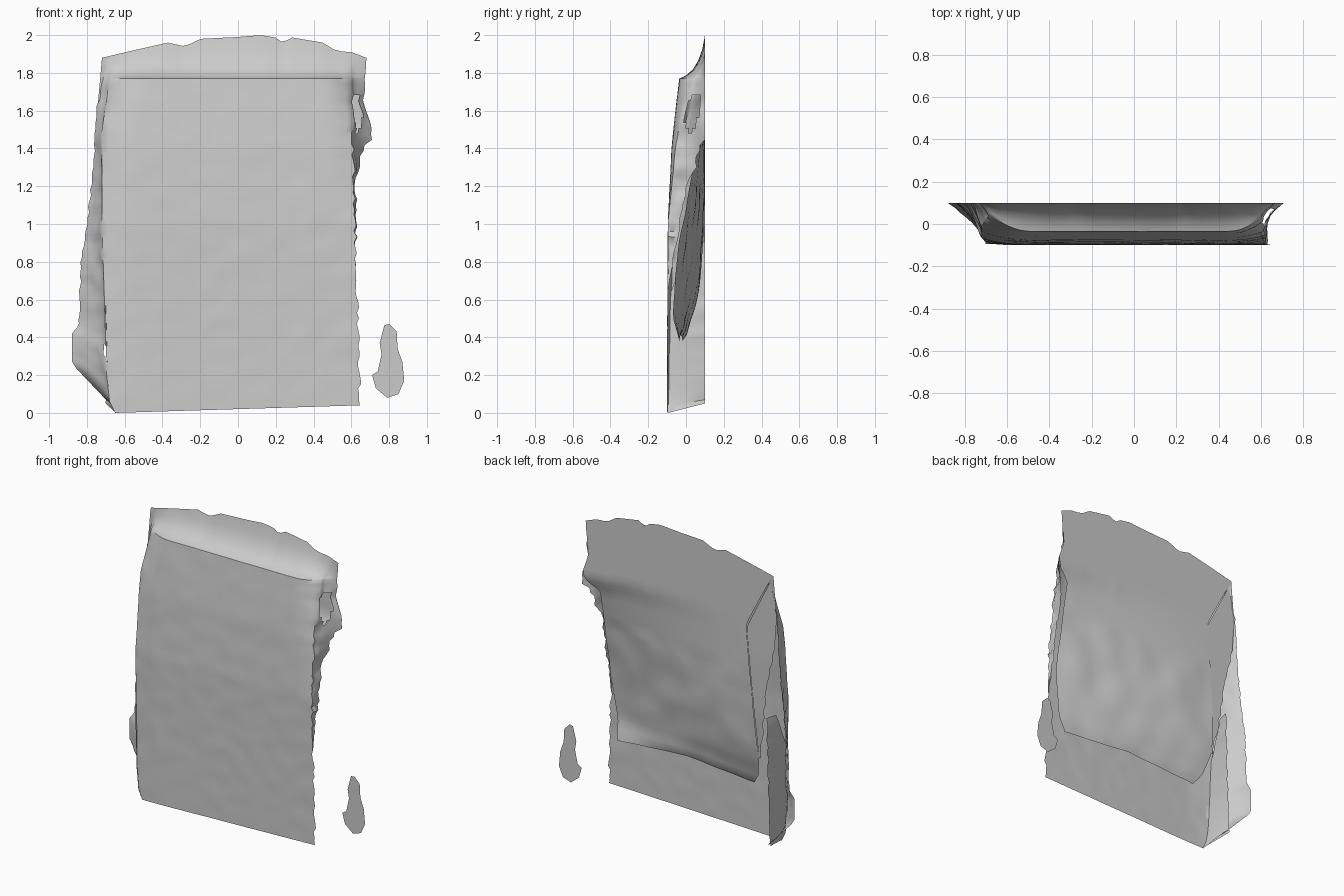
import bpy, bmesh, math, random
from mathutils import Vector, noise

if "Cube" in bpy.data.objects:
    bpy.data.objects.remove(bpy.data.objects["Cube"])

random.seed(4)


def curve(pts, t):
    """Piecewise linear lookup in a list of (key, value) pairs."""
    if t <= pts[0][0]:
        return pts[0][1]
    for (a, va), (b, vb) in zip(pts, pts[1:]):
        if t <= b:
            return va + (vb - va) * (t - a) / (b - a)
    return pts[-1][1]


def jit(a):
    return random.uniform(-a, a)


def add_object(name, bm):
    bmesh.ops.remove_doubles(bm, verts=bm.verts, dist=0.0005)
    me = bpy.data.meshes.new(name)
    bm.to_mesh(me)
    bm.free()
    ob = bpy.data.objects.new(name, me)
    bpy.context.collection.objects.link(ob)
    bpy.context.view_layer.objects.active = ob
    ob.select_set(True)
    bpy.ops.object.shade_smooth_by_angle(angle=0.9)
    ob.select_set(False)
    return ob


def grid_object(name, rows, hole=None):
    """Skin a list of equal-length point rows; hole(centre) drops faces."""
    bm = bmesh.new()
    vs = [[bm.verts.new(p) for p in row] for row in rows]
    for r0, r1 in zip(vs, vs[1:]):
        for a, b, c, d in zip(r0, r0[1:], r1[1:], r1):
            mid = (a.co + b.co + c.co + d.co) / 4
            if not (hole and hole(mid)):
                bm.faces.new((a, b, c, d))
    return add_object(name, bm)


# Ragged top edge shared by front and back
TOP = [(-.72, 1.88), (-.55, 1.92), (-.37, 1.96), (-.28, 1.94), (-.2, 1.98),
       (0, 1.99), (.12, 2.0), (.21, 1.985), (.235, 1.945), (.27, 1.99),
       (.45, 1.96), (.52, 1.915), (.6, 1.91), (.68, 1.88)]

# Front shell profiles, all against height
FRONT_Y = [(0, -.1), (1.0, -.095), (1.4, -.075), (1.6, -.055), (1.77, -.035)]
FRONT_L = [(0, -.65), (.06, -.68), (.2, -.695), (1.0, -.72), (1.5, -.72), (1.77, -.68)]
FRONT_R = [(0, .645), (.6, .63), (1.2, .615), (1.5, .605), (1.77, .6)]
RISE_L = [(0, .006), (.5, .015), (1.0, .03), (1.5, .055), (1.77, .085)]
RISE_R = [(1.0, 0), (1.4, .02), (1.6, .04), (1.77, .07)]
OUT_LX = [(0, -.68), (.1, -.88), (.3, -.88), (.4, -.845), (.8, -.83), (1.0, -.8),
          (1.3, -.765), (1.6, -.75), (1.77, -.72)]
OUT_LZ = [(0, .05), (.1, .26), (.3, .42), (.4, .46), (.8, .8), (1.77, 1.77)]
OUT_RX = [(.6, .63), (1.2, .65), (1.45, .7), (1.52, .71), (1.65, .665), (1.77, .67)]
WALL_R = [(.6, 0), (.8, .15), (1.2, .5), (1.35, .75), (1.47, 1)]


def wall(f, o, t):
    """Side wall: turns off the front quickly and flares at the rim."""
    bend = t ** 2 * .6 + t * .4
    return Vector((f.x + (o.x - f.x) * bend, f.y + (o.y - f.y) * t,
                   f.z + (o.z - f.z) * t))


def shell_row(z):
    y = curve(FRONT_Y, z)
    fl = Vector((curve(FRONT_L, z), y, z))
    fr = Vector((curve(FRONT_R, z), y, z + .04 * (1 - z / 1.77)))
    ol = Vector((curve(OUT_LX, z), .1, curve(OUT_LZ, z)))
    orr = Vector((curve(OUT_RX, z), .1, z))
    k = curve(WALL_R, z)
    if 0 < z < 1.7:
        fr.x += jit(.008)
        ol.x += jit(.005) if z > .4 else 0
        k *= 1 + (jit(.12) if k < 1 else 0)
    front = []
    for i in range(41):
        p = fl.lerp(fr, i / 40)
        # soft rounding toward both sides
        left = max(0, 1 - (p.x - fl.x) / .19)
        right = max(0, 1 - (fr.x - p.x) / .15)
        p.y += curve(RISE_L, z) * left ** 2 + curve(RISE_R, z) * right ** 2
        p.y += .003 * noise.noise(p * 9)
        front.append(p)
    row = [wall(front[0], ol, 1 - i / 8) for i in range(8)] + front
    row += [wall(front[-1], orr, k * i / 8) for i in range(1, 9)]
    for i, p in enumerate(row):
        if (0 < i < 8 or i > 49) and .1 < z < 1.75:
            p.x += .012 * noise.noise(p * 12)
        p.y = max(-.1, min(.1, p.y))
    return row


N = 60
rows = [shell_row(1.77 * j / N) for j in range(N + 1)]

# Sloping shoulder up to the ragged top edge
SLOPE = [(.1, .12, .03), (.2, .3, .09), (.4, .54, .22), (.6, .74, .42),
         (.8, .9, .68), (1, 1, 1)]
base = rows[-1]
x0, x1 = base[0].x, base[-1].x
for t, fy, fz in SLOPE:
    row = []
    for p in base:
        xt = -.72 + 1.4 * (p.x - x0) / (x1 - x0)
        zt = curve(TOP, xt)
        row.append(Vector((p.x + (xt - p.x) * t, p.y + (.1 - p.y) * fy,
                           p.z + (zt - p.z) * fz)))
    rows.append(row)


def torn(c):
    """Slanted hole in the right wall, thin slit down the left corner."""
    right = c.x > .6 and math.hypot((c.y - .035 - (c.z - 1.59) * .2) / .035,
                                    (c.z - 1.59) / .1) < 1
    left = c.x < -.69 and .29 < c.z < .44 and -.097 < c.y < -.074
    return right or left


grid_object("front_shell", rows, torn)

# Inner flap of the left side, standing square behind the front's lower corner
rows = []
for j in range(23):
    z = .9 * j / 22
    f = Vector((curve(FRONT_L, z) + .005, -.095, z))
    o = Vector((-.7 + .03 * z + jit(.006), .1, z + .05 * (1 - z)))
    start = max(0, (z - .6) / .3) * .6
    rows.append([f.lerp(o, start + (1 - start) * i / 6) for i in range(7)])
grid_object("inner_side_flap", rows)

# Back strip left of the crack, narrowing downward
STRIP_IN = [(.6, -.585), (.9, -.57), (1.48, -.52), (1.88, -.72)]
STRIP_OUT = [(.6, -.6), (.9, -.64), (1.05, -.66), (1.4, -.73), (1.6, -.745), (1.88, -.72)]
rows = []
for j in range(27):
    z = .6 + 1.28 * j / 26
    a, b = curve(STRIP_IN, z), curve(STRIP_OUT, z)
    if z < 1.4:
        b += jit(.008)
    rows.append([Vector((a + (b - a) * i / 4,
                         curve([(.6, .055), (.9, .085), (1.3, .095)], z), z))
                 for i in range(5)])
grid_object("back_edge_strip", rows)

# Back sheet: flat above, sinking inward at the lower right and bottom
BACK_L = [(.38, -.5), (.45, -.55), (.6, -.59), (.9, -.57), (1.48, -.52), (1.88, -.72)]
BACK_R = [(.38, .54), (.8, .6), (1.4, .6), (1.48, .69), (1.54, .7), (1.65, .66), (1.88, .68)]
DEPTH_R = [(.38, .14), (.5, .165), (.7, .165), (1.1, .1), (1.4, .04), (1.5, 0)]
DEPTH_M = [(.38, .12), (.42, .09), (.55, .05), (.8, .015), (1.1, 0)]
rows = []
for j in range(41):
    v = j / 40
    z = .38 + 1.5 * v
    xl, xr = curve(BACK_L, z), curve(BACK_R, z)
    row = []
    for i in range(33):
        u = i / 32
        x = xl + (xr - xl) * u
        w = u ** 1.6
        d = curve(DEPTH_M, z) * (1 - w) + curve(DEPTH_R, z) * w
        if z < 1.2:
            d += .012 * noise.noise(Vector((x, 0, z)) * 5)
        lift = (curve(TOP, x) - 1.88) * v ** 3
        lift += .04 * (1 - abs(2 * u - 1)) * (1 - v) ** 6
        row.append(Vector((x, min(.1, .1 - d), z + lift)))
    rows.append(row)
grid_object("back_sheet", rows)

# Loose flat scrap beside the lower right
SCRAP = [(.71, .2), (.73, .13), (.79, .08), (.85, .1), (.88, .17), (.87, .27),
         (.845, .34), (.84, .43), (.8, .47), (.775, .465), (.75, .37),
         (.76, .31), (.74, .22)]
bm = bmesh.new()
bm.faces.new([bm.verts.new((x, .1, z)) for x, z in SCRAP])
add_object("loose_scrap", bm)
